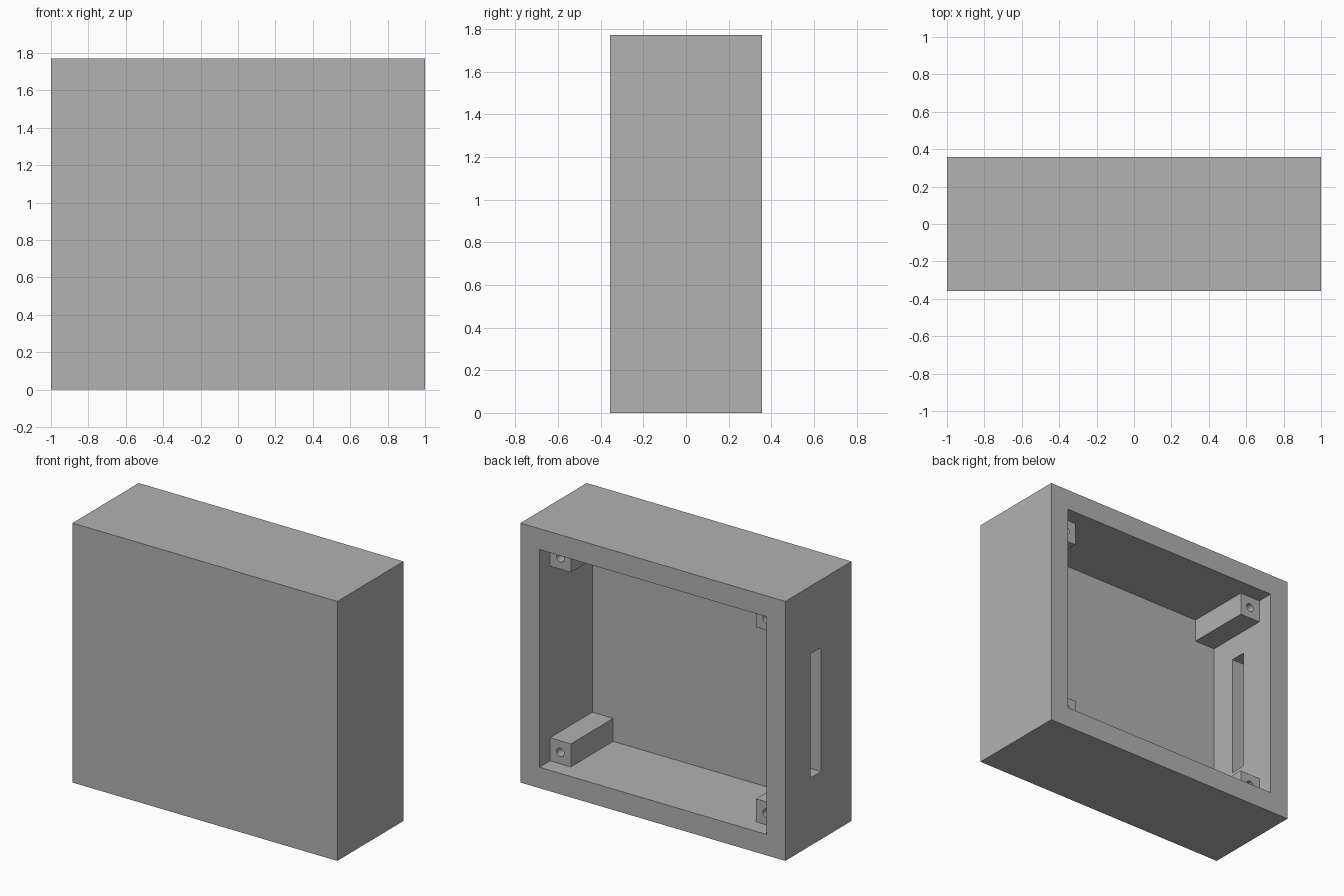
import bpy

MM = 1 / 35                      # model units per millimetre
W, D, H, WALL = 70, 25, 62, 5    # outer size and wall thickness
POST, POST_LEN = 5.5, 16         # corner post section and length
HOLE_R, HOLE_DEPTH = 1, 10

old = bpy.data.objects.get("Cube")
if old:
    bpy.data.objects.remove(old, do_unlink=True)

grey = bpy.data.materials.new("plain grey")
grey.use_nodes = True
colour = (0.445, 0.445, 0.445, 1)
grey.diffuse_color = colour
grey.node_tree.nodes["Principled BSDF"].inputs["Base Color"].default_value = colour


def box(name, low, high):
    """Box between two corners given in millimetres."""
    size = [(b - a) * MM for a, b in zip(low, high)]
    centre = [(a + b) / 2 * MM for a, b in zip(low, high)]
    bpy.ops.mesh.primitive_cube_add(size=1, location=centre)
    ob = bpy.context.object
    ob.name = name
    ob.scale = size
    bpy.ops.object.transform_apply(location=False, rotation=False, scale=True)
    ob.data.materials.append(grey)
    return ob


def cut(target, cutter):
    """Subtract the cutter from the target and discard it."""
    bpy.context.view_layer.objects.active = target
    mod = target.modifiers.new("cut", "BOOLEAN")
    mod.operation = "DIFFERENCE"
    mod.solver = "EXACT"
    mod.object = cutter
    bpy.ops.object.modifier_apply(modifier=mod.name)
    bpy.data.objects.remove(cutter, do_unlink=True)


back = D / 2
inner_x = W / 2 - WALL

# Case: open at the back, closed at the front
case = box("case", (-W / 2, -back, 0), (W / 2, back, H))
cut(case, box("cavity_cutter", (-inner_x, -back + WALL, WALL),
              (inner_x, back + WALL, H - WALL)))

# Tall slot through one side wall
cut(case, box("slot_cutter", (-W / 2 - 1, back - 13.5, 16.2),
              (-inner_x + 1, back - 9.5, H - 16.2)))

# Four corner posts with screw holes facing the back
floor_y = -back + WALL
end_y = floor_y + POST_LEN
for side, sx in (("left", 1), ("right", -1)):
    for level, z0 in (("lower", WALL), ("upper", H - WALL - POST)):
        xs = sorted((sx * inner_x, sx * (inner_x - POST)))
        post = box(f"{level}_{side}_post", (xs[0], floor_y, z0),
                   (xs[1], end_y, z0 + POST))
        bpy.ops.mesh.primitive_cylinder_add(
            vertices=32, radius=HOLE_R * MM, depth=2 * HOLE_DEPTH * MM,
            location=(sum(xs) / 2 * MM, end_y * MM, (z0 + POST / 2) * MM),
            rotation=(1.5708, 0, 0))
        drill = bpy.context.object
        drill.data.materials.append(grey)
        cut(post, drill)
        bpy.ops.object.select_all(action="DESELECT")
        post.select_set(True)
        bpy.context.view_layer.objects.active = post
        bpy.ops.object.shade_smooth_by_angle()
